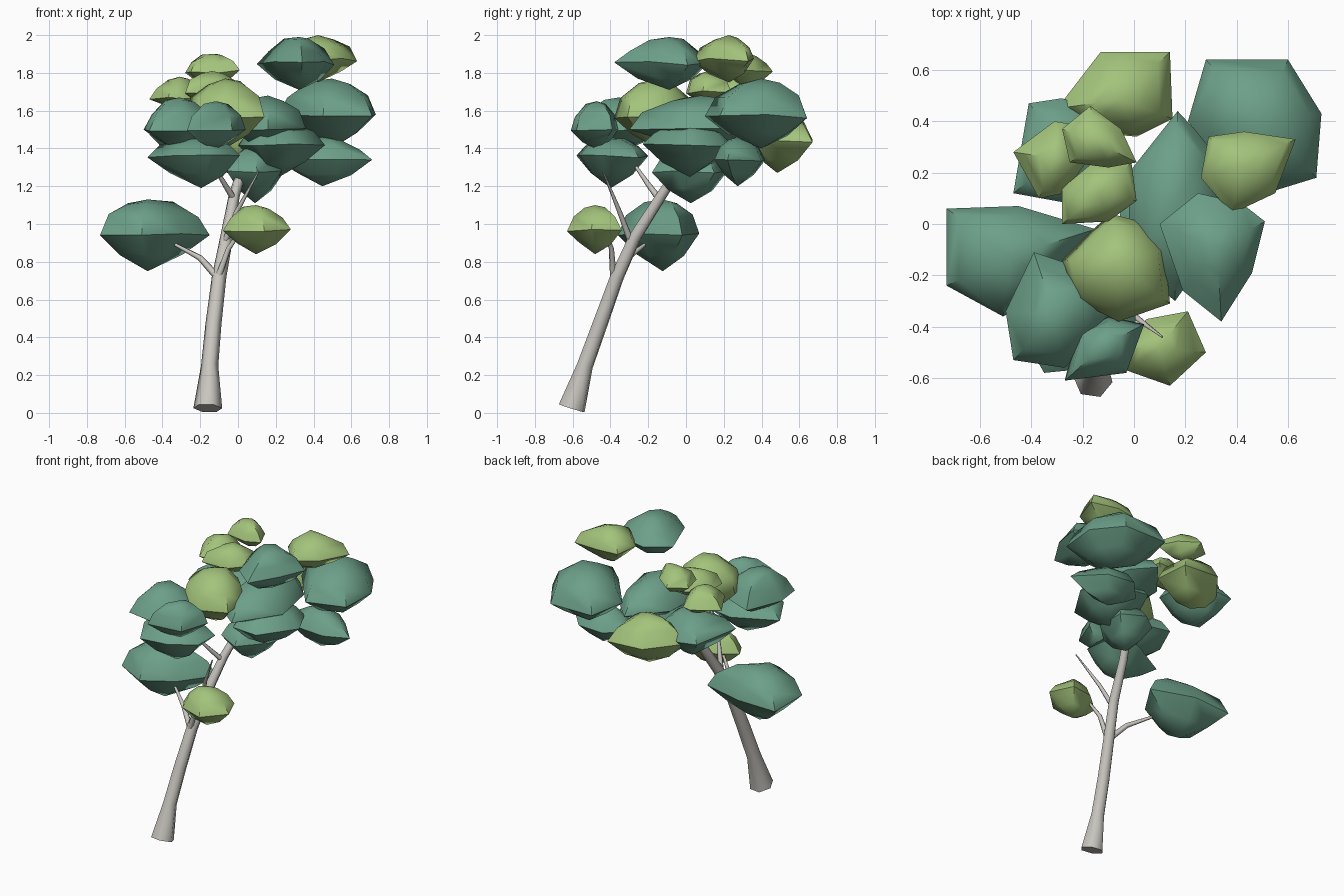
import bpy, bmesh, math, random
from mathutils import Vector

random.seed(7)

if "Cube" in bpy.data.objects:
    bpy.data.objects.remove(bpy.data.objects["Cube"], do_unlink=True)


def make_material(name, colour):
    mat = bpy.data.materials.new(name)
    mat.use_nodes = True
    mat.diffuse_color = (*colour, 1)
    bsdf = mat.node_tree.nodes["Principled BSDF"]
    bsdf.inputs["Base Color"].default_value = (*colour, 1)
    bsdf.inputs["Roughness"].default_value = 0.9
    return mat


bark = make_material("pale bark", (0.58, 0.56, 0.52))
dark = make_material("blue green leaf", (0.15, 0.35, 0.25))
light = make_material("yellow green leaf", (0.37, 0.55, 0.2))


def finish(obj, mat, angle):
    obj.data.materials.clear()
    obj.data.materials.append(mat)
    bpy.ops.object.select_all(action="DESELECT")
    obj.select_set(True)
    bpy.context.view_layer.objects.active = obj
    bpy.ops.object.shade_smooth_by_angle(angle=math.radians(angle))


def limb(name, points):
    """Tapered six-sided tube through (x, y, z, radius) points."""
    curve = bpy.data.curves.new(name, "CURVE")
    curve.dimensions = "3D"
    curve.bevel_depth = 1
    curve.bevel_resolution = 1
    curve.use_fill_caps = True
    spline = curve.splines.new("POLY")
    spline.points.add(len(points) - 1)
    for point, (x, y, z, radius) in zip(spline.points, points):
        point.co = (x, y, z, 1)
        point.radius = radius
    obj = bpy.data.objects.new(name, curve)
    bpy.context.collection.objects.link(obj)
    bpy.ops.object.select_all(action="DESELECT")
    obj.select_set(True)
    bpy.context.view_layer.objects.active = obj
    bpy.ops.object.convert(target="MESH")
    finish(bpy.context.view_layer.objects.active, bark, 70)


def clump(name, mat, low, rim_z, high, outline, dome=0.76):
    """Leaf lens with a sharp rim along the outline: a dome above, with
    fullness set by dome, and a shallower cone below."""
    rim = [Vector(point) for point in outline]
    sides = len(rim)
    centre = sum(rim, Vector((0, 0))) / sides
    bm = bmesh.new()

    def ring(scale, end, rise):
        z = rim_z + (end - rim_z) * rise
        return [bm.verts.new((*(centre + (v - centre) * scale),
                              z + random.uniform(-0.01, 0.01))) for v in rim]

    rings = [ring(0.58, low, 0.56), ring(1, rim_z, 0),
             ring(dome, high, 0.52), ring(dome / 2, high, 0.88)]
    for a, b in zip(rings, rings[1:]):
        for i in range(sides):
            j = (i + 1) % sides
            bm.faces.new((a[i], a[j], b[j], b[i]))
    for end, z in ((rings[0], low), (rings[-1], high)):
        pole = bm.verts.new((*centre, z))
        for i in range(sides):
            bm.faces.new((end[i], end[(i + 1) % sides], pole))
    bmesh.ops.recalc_face_normals(bm, faces=bm.faces)
    mesh = bpy.data.meshes.new(name)
    bm.to_mesh(mesh)
    bm.free()
    obj = bpy.data.objects.new(name, mesh)
    bpy.context.collection.objects.link(obj)
    finish(obj, mat, 52)


# Leaning trunk and thin branches
limb("trunk", [(-.16, -.605, .025, .077), (-.15, -.535, .25, .046),
               (-.13, -.455, .47, .043), (-.1, -.365, .72, .039),
               (-.06, -.27, .93, .035), (-.02, -.13, 1.15, .03),
               (.03, -.02, 1.32, .025)])
limb("low_side_branch", [(-.11, -.37, .72, .02), (-.2, -.31, .82, .016),
                         (-.33, -.22, .89, .009)])
limb("low_front_branch", [(-.1, -.385, .73, .018), (-.05, -.395, .87, .014),
                          (.02, -.43, .97, .008)])
limb("bare_twig", [(-.07, -.29, .9, .018), (-.01, -.35, 1.06, .013),
                   (.11, -.44, 1.28, .004)])
limb("upper_twig", [(-.02, -.14, 1.13, .018), (-.07, -.2, 1.21, .014),
                    (-.13, -.27, 1.31, .008)])

# Low leaf clumps
clump("low_right_leaves", dark, .75, .95, 1.13,
      [(-.73, .06), (-.45, .07), (-.15, -.02), (-.3, -.25), (-.51, -.36),
       (-.73, -.24)], dome=.82)
clump("low_front_leaves", light, .84, .97, 1.1,
      [(.05, -.37), (.21, -.34), (.28, -.5), (.14, -.63), (-.03, -.57),
       (-.08, -.48)])

# Front clumps
clump("front_lower_leaves", dark, 1.19, 1.36, 1.46,
      [(-.48, -.35), (-.2, -.2), (0, -.25), (.01, -.45), (-.15, -.56),
       (-.35, -.58)])
clump("front_right_leaves", dark, 1.38, 1.5, 1.67,
      [(-.39, -.11), (-.5, -.34), (-.47, -.53), (-.27, -.56), (-.1, -.4),
       (-.12, -.2)])
clump("front_middle_leaves", dark, 1.39, 1.5, 1.65,
      [(-.27, -.61), (-.03, -.58), (.04, -.39), (-.1, -.36), (-.22, -.42)],
      dome=.84)
clump("centre_light_leaves", light, 1.4, 1.57, 1.77,
      [(-.17, -.03), (-.09, .04), (.02, .01), (.12, -.1), (.14, -.31),
       (-.06, -.38), (-.22, -.3), (-.28, -.14)], dome=.86)

# Middle and left clumps
clump("inner_bottom_leaves", dark, 1.11, 1.28, 1.41,
      [(-.06, -.1), (.1, -.18), (.23, -.06), (.24, .15), (.08, .22),
       (-.05, .12)])
clump("middle_lower_leaves", dark, 1.25, 1.42, 1.54,
      [(.46, .02), (.36, .22), (.1, .26), (0, .05), (.1, -.2), (.3, -.23)])
clump("middle_upper_leaves", dark, 1.4, 1.5, 1.68,
      [(.17, .44), (.3, .3), (.36, -.02), (.16, -.3), (-.02, -.15),
       (-.02, .2)], dome=.82)
clump("left_big_leaves", dark, 1.4, 1.57, 1.77,
      [(.28, .64), (.6, .64), (.73, .43), (.71, .18), (.45, .1), (.21, .4)],
      dome=.82)
clump("left_lower_leaves", dark, 1.2, 1.34, 1.46,
      [(.71, .22), (.55, .15), (.3, .17), (.22, .28), (.35, .42), (.55, .4)])

# Back clumps
clump("back_right_leaves", dark, 1.3, 1.47, 1.61,
      [(-.41, .47), (-.28, .49), (-.06, .4), (-.04, .2), (-.25, .08),
       (-.47, .12)])
clump("back_light_leaves", light, 1.27, 1.44, 1.61,
      [(-.3, .45), (-.13, .67), (.14, .67), (.15, .41), (.01, .34),
       (-.2, .36)])

# Top clumps
clump("top_dark_leaves", dark, 1.71, 1.85, 1.99,
      [(.1, 0), (.25, .12), (.42, .08), (.51, .01), (.46, -.19),
       (.34, -.38), (.19, -.26)], dome=.72)
clump("top_light_leaves", light, 1.75, 1.87, 2,
      [(.29, .34), (.43, .36), (.63, .33), (.55, .12), (.38, .04),
       (.26, .18)], dome=.82)
clump("crest_light_leaves", light, 1.72, 1.81, 1.9,
      [(-.17, .46), (-.28, .37), (-.25, .24), (-.1, .22), (.01, .24),
       (-.05, .37)])
clump("crest_middle_leaves", light, 1.61, 1.7, 1.81,
      [(-.28, .14), (-.28, 0), (-.1, .01), (.01, .09), (-.01, .24),
       (-.16, .24)], dome=.82)
clump("crest_side_leaves", light, 1.59, 1.67, 1.78,
      [(-.47, .28), (-.31, .4), (-.25, .39), (-.18, .25), (-.27, .12),
       (-.37, .1)])
